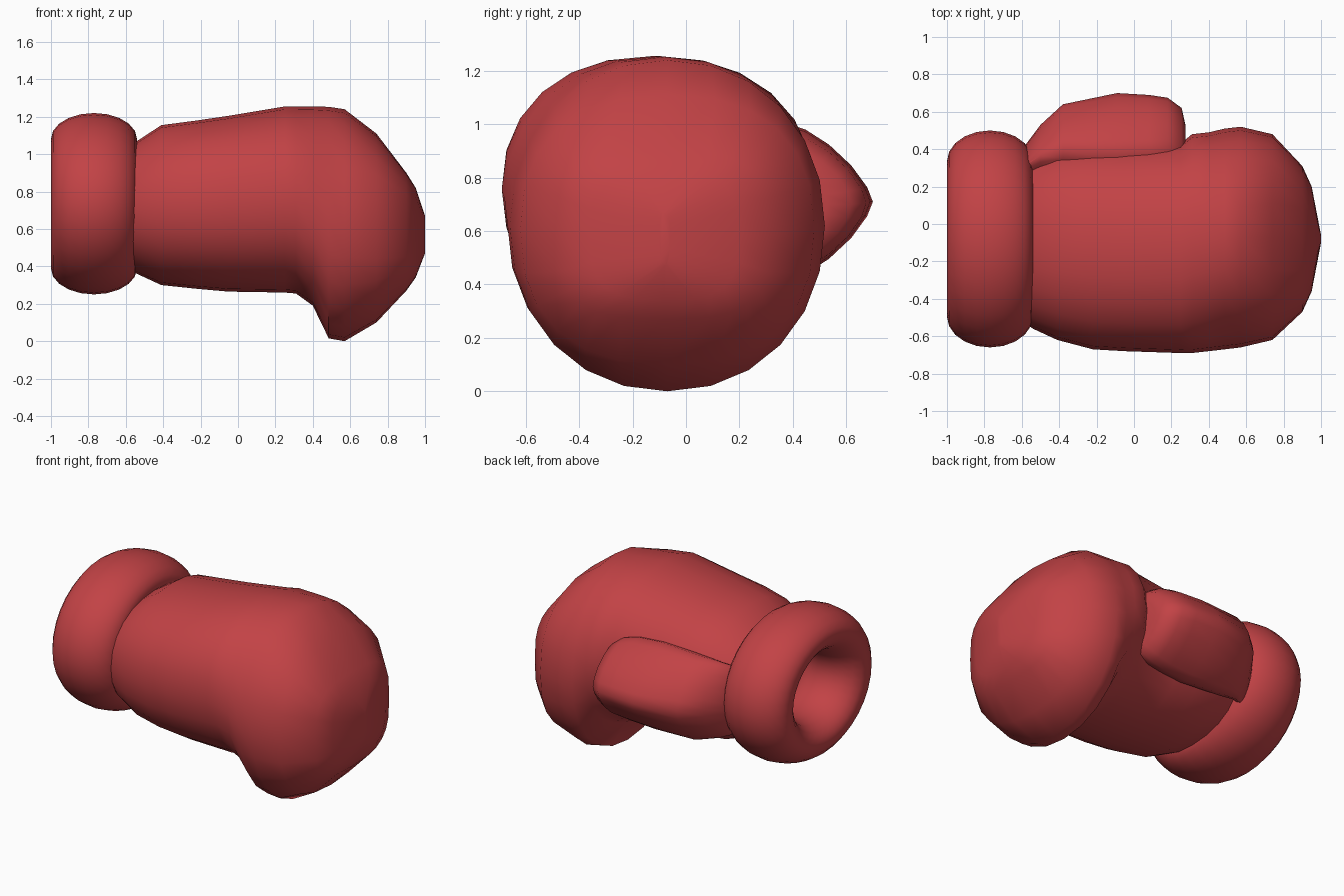
import bpy, bmesh, math

if "Cube" in bpy.data.objects:
    bpy.data.objects.remove(bpy.data.objects["Cube"])

red = bpy.data.materials.new("red_leather")
red.diffuse_color = (0.54, 0.055, 0.06, 1)
red.use_nodes = True
red.node_tree.nodes["Principled BSDF"].inputs["Base Color"].default_value = red.diffuse_color


def finish(obj, angle):
    obj.data.materials.append(red)
    bpy.ops.object.select_all(action='DESELECT')
    obj.select_set(True)
    bpy.context.view_layer.objects.active = obj
    bpy.ops.object.shade_smooth_by_angle(angle=math.radians(angle))


def spow(v, e):
    return math.copysign(abs(v) ** e, v)


def loft(name, slices, sides, cap_start, cap_end, angle=50):
    """Skin superellipse slices (x, ymin, ymax, zmin, zmax, power) along x."""
    bm = bmesh.new()
    rings = []
    for x, y0, y1, z0, z1, n in slices:
        ring = []
        for i in range(sides):
            a = 2 * math.pi * i / sides
            ring.append(bm.verts.new((
                x,
                (y0 + y1) / 2 + (y1 - y0) / 2 * spow(math.cos(a), 2 / n),
                (z0 + z1) / 2 + (z1 - z0) / 2 * spow(math.sin(a), 2 / n))))
        rings.append(ring)
    for r, s in zip(rings, rings[1:]):
        for i in range(sides):
            j = (i + 1) % sides
            bm.faces.new((r[i], r[j], s[j], s[i]))
    if cap_start:
        bm.faces.new(rings[0])
    if cap_end:
        bm.faces.new(rings[-1])
    bmesh.ops.recalc_face_normals(bm, faces=bm.faces)
    mesh = bpy.data.meshes.new(name)
    bm.to_mesh(mesh)
    bm.free()
    obj = bpy.data.objects.new(name, mesh)
    bpy.context.collection.objects.link(obj)
    finish(obj, angle)
    return obj


# Hand body and curled fist: open at the wrist, its rim buried in the cuff
loft("glove_body", [
    (-0.62, -0.50, 0.32, 0.40, 1.03, 2.2),
    (-0.54, -0.56, 0.36, 0.36, 1.07, 2.2),
    (-0.41, -0.62, 0.41, 0.30, 1.155, 2.2),
    (-0.22, -0.67, 0.43, 0.28, 1.18, 2.2),
    (-0.05, -0.68, 0.43, 0.265, 1.205, 2.2),
    (0.25, -0.69, 0.43, 0.26, 1.255, 2.2),
    (0.31, -0.69, 0.48, 0.255, 1.255, 2.15),
    (0.40, -0.68, 0.49, 0.19, 1.255, 2.1),
    (0.485, -0.67, 0.51, 0.015, 1.253, 2.1),
    (0.57, -0.66, 0.52, 0.0, 1.24, 2.1),
    (0.74, -0.62, 0.48, 0.10, 1.11, 2.4),
    (0.90, -0.47, 0.31, 0.27, 0.90, 3.2),
    (0.95, -0.36, 0.20, 0.34, 0.82, 3.0),
    (1.00, -0.10, -0.06, 0.47, 0.67, 2.5),
], 24, False, True)

# Thumb lying along the side, flaring into the hand above and below
loft("thumb", [
    (-0.62, 0.20, 0.37, 0.50, 0.92, 1.6),
    (-0.50, 0.20, 0.53, 0.46, 0.97, 1.5),
    (-0.38, 0.16, 0.64, 0.43, 0.99, 1.5),
    (-0.09, 0.08, 0.70, 0.42, 1.00, 1.4),
    (0.08, 0.10, 0.69, 0.43, 0.99, 1.4),
    (0.18, 0.12, 0.675, 0.45, 0.96, 1.5),
    (0.255, 0.16, 0.62, 0.49, 0.91, 1.6),
    (0.275, 0.20, 0.53, 0.54, 0.86, 1.6),
], 20, True, True)

# Padded wrist cuff
bpy.ops.mesh.primitive_torus_add(
    major_segments=32, minor_segments=20, major_radius=0.715,
    minor_radius=0.285, location=(-0.77, -0.08, 0.735),
    rotation=(0, math.pi / 2, 0))
cuff = bpy.context.object
cuff.name = "wrist_cuff"
cuff.scale = (0.485, 0.58, 0.23 / 0.285)
finish(cuff, 60)
